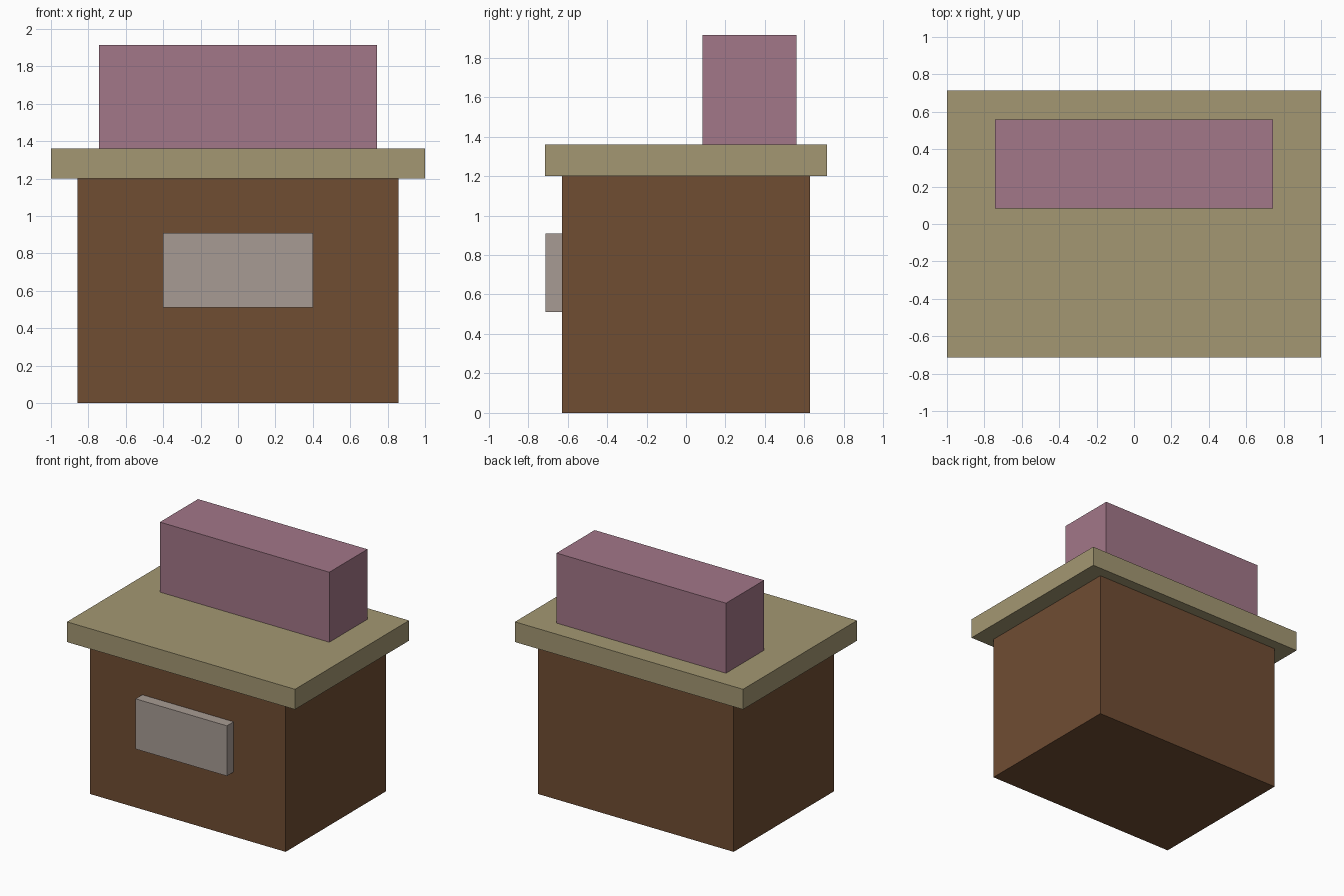
import bpy
import bmesh

if "Cube" in bpy.data.objects:
    bpy.data.objects.remove(bpy.data.objects["Cube"])


def material(name, rgb):
    # 8-bit sRGB to linear
    mat = bpy.data.materials.new(name)
    mat.diffuse_color = [(c / 255) ** 2.2 for c in rgb] + [1]
    mat.use_nodes = True
    mat.node_tree.nodes["Principled BSDF"].inputs["Base Color"].default_value = mat.diffuse_color
    return mat


def box(name, x, y, z, mat):
    # Box spanning the given (min, max) ranges
    bm = bmesh.new()
    bmesh.ops.create_cube(bm, size=1)
    for v in bm.verts:
        v.co = [r[0] if c < 0 else r[1] for c, r in zip(v.co, (x, y, z))]
    mesh = bpy.data.meshes.new(name)
    bm.to_mesh(mesh)
    bm.free()
    mesh.materials.append(mat)
    obj = bpy.data.objects.new(name, mesh)
    bpy.context.collection.objects.link(obj)
    return obj


brown = material("brown", (111, 78, 54))
tan = material("tan", (162, 150, 114))
mauve = material("mauve", (161, 118, 135))
grey = material("warm_grey", (166, 154, 146))

# Cabinet body with overhanging counter slab
box("cabinet_body", (-0.857, 0.857), (-0.627, 0.627), (0, 1.2), brown)
box("counter_top", (-1, 1), (-0.714, 0.714), (1.2, 1.36), tan)

# Block standing towards the back of the counter
box("upper_block", (-0.743, 0.743), (0.083, 0.56), (1.36, 1.915), mauve)

# Raised panel on the front face
box("front_panel", (-0.4, 0.4), (-0.711, -0.627), (0.511, 0.909), grey)
